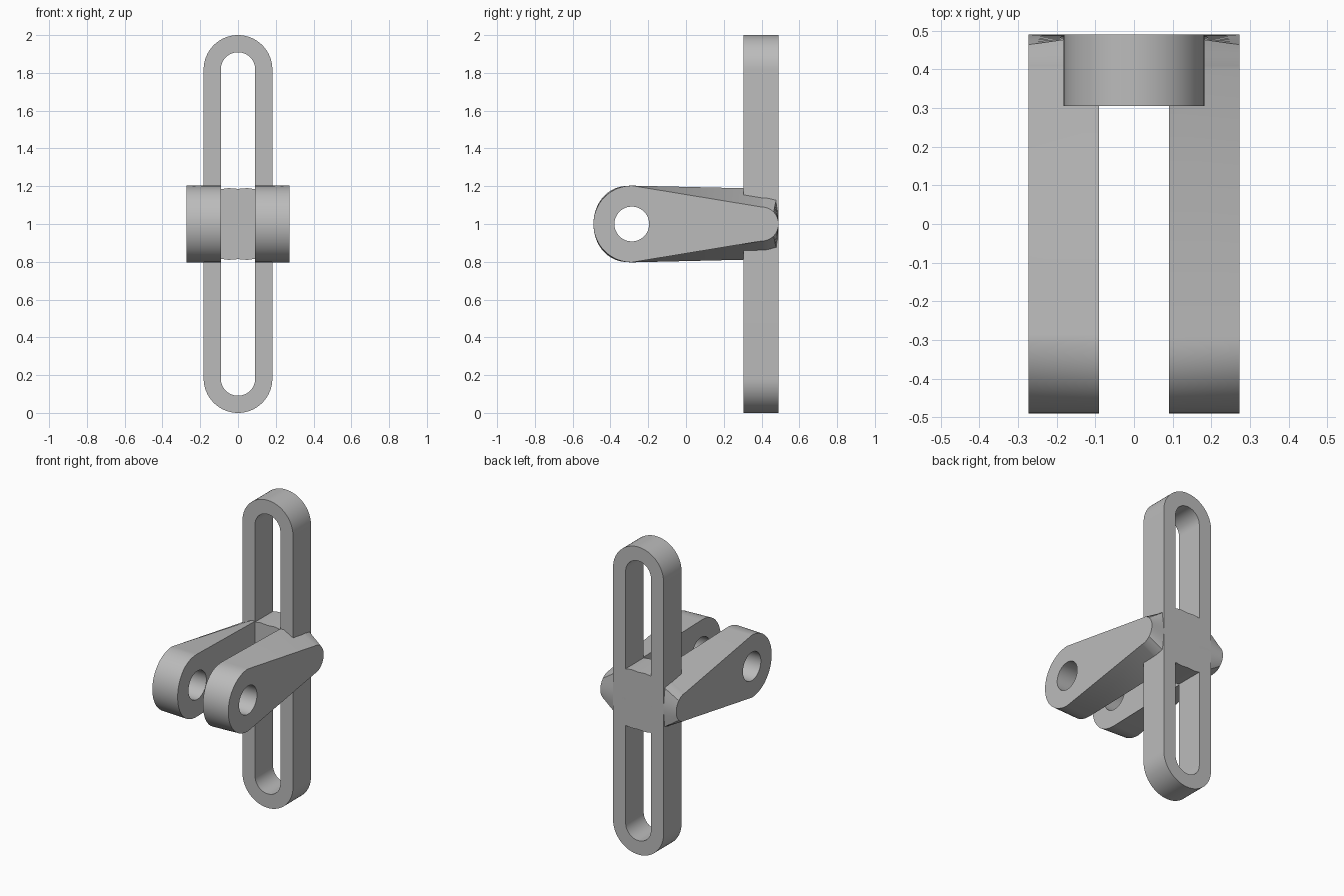
import bpy
import bmesh
from math import sin, cos, pi, radians

old = bpy.data.objects.get("Cube")
if old:
    bpy.data.objects.remove(old, do_unlink=True)

grey = bpy.data.materials.new("plain grey")
grey.use_nodes = True
grey.diffuse_color = (0.5, 0.5, 0.5, 1)
grey.node_tree.nodes["Principled BSDF"].inputs["Base Color"].default_value = grey.diffuse_color

N = 32            # segments in each half turn
BACK, FRONT = 0.49, 0.305
SLOT, ARM = 0.091, 0.273


def loft(name, loops, closed=True):
    """Skin matching point loops in order; closed joins the last to the first."""
    bm = bmesh.new()
    rings = [[bm.verts.new(p) for p in loop] for loop in loops]
    n = len(rings[0])
    pairs = list(zip(rings, rings[1:] + rings[:1]))
    for a, b in pairs if closed else pairs[:-1]:
        for i in range(n):
            j = (i + 1) % n
            bm.faces.new((a[i], a[j], b[j], b[i]))
    if not closed:
        bm.faces.new(rings[0])
        bm.faces.new(rings[-1])
    bmesh.ops.recalc_face_normals(bm, faces=bm.faces)
    mesh = bpy.data.meshes.new(name)
    bm.to_mesh(mesh)
    bm.free()
    mesh.materials.append(grey)
    obj = bpy.data.objects.new(name, mesh)
    bpy.context.collection.objects.link(obj)
    bpy.ops.object.select_all(action='DESELECT')
    obj.select_set(True)
    bpy.context.view_layer.objects.active = obj
    bpy.ops.object.shade_smooth_by_angle(angle=radians(30))
    return obj


# Upright slotted ring
def stadium(radius, y):
    pts = []
    for side in (1, -1):
        for i in range(N + 1):
            a = pi * i / N
            pts.append((side * radius * cos(a), y, 1 + side * (0.818 + radius * sin(a))))
    return pts


loft("slotted_ring", [stadium(0.182, FRONT), stadium(0.182, BACK),
                      stadium(SLOT, BACK), stadium(SLOT, FRONT)])


# Arms: teardrop outside face, broader square-ended inside face, pivot hole
PIVOT, R = -0.287, 0.203


def arm_outline(x, inner):
    pts = []
    for i in range(N + 1):                      # front end
        a = pi / 2 + pi * i / N
        power = 0.85 if inner else 1
        y = -abs(cos(a)) ** power * R
        pts.append((x, PIVOT + y, 1 + R * sin(a)))
    for i in range(N + 1):                      # back end
        a = -pi / 2 + pi * i / N
        c, s = cos(a), sin(a)
        if inner:
            m = max(abs(c), abs(s))
            pts.append((x, 0.4 + 0.09 * c / m, 1 + 0.187 * s / m))
        else:
            pts.append((x, 0.4 + 0.09 * c, 1 + 0.09 * s))
    return pts


def hole(x):
    pts = []
    for start in (pi / 2, -pi / 2):
        for i in range(N + 1):
            a = start + pi * i / N
            pts.append((x, PIVOT + 0.092 * cos(a), 1 + 0.092 * sin(a)))
    return pts


for name, side in (("left_arm", 1), ("right_arm", -1)):
    xi, xo = side * SLOT, side * ARM
    arm = loft(name, [arm_outline(xi, True), arm_outline(xo, False), hole(xo), hole(xi)])
    bm = bmesh.new()
    bm.from_mesh(arm.data)
    bmesh.ops.remove_doubles(bm, verts=bm.verts, dist=0.0001)
    bm.to_mesh(arm.data)
    bm.free()


# Bridge block between the arms
def block_section(y):
    top = [(-SLOT, 0.184), (-0.05, 0.19), (0, 0.186), (0.05, 0.19), (SLOT, 0.184)]
    return [(x, y, 1 + z) for x, z in top] + [(x, y, 1 - z) for x, z in reversed(top)]


loft("bridge_block", [block_section(FRONT), block_section(BACK)], closed=False)
